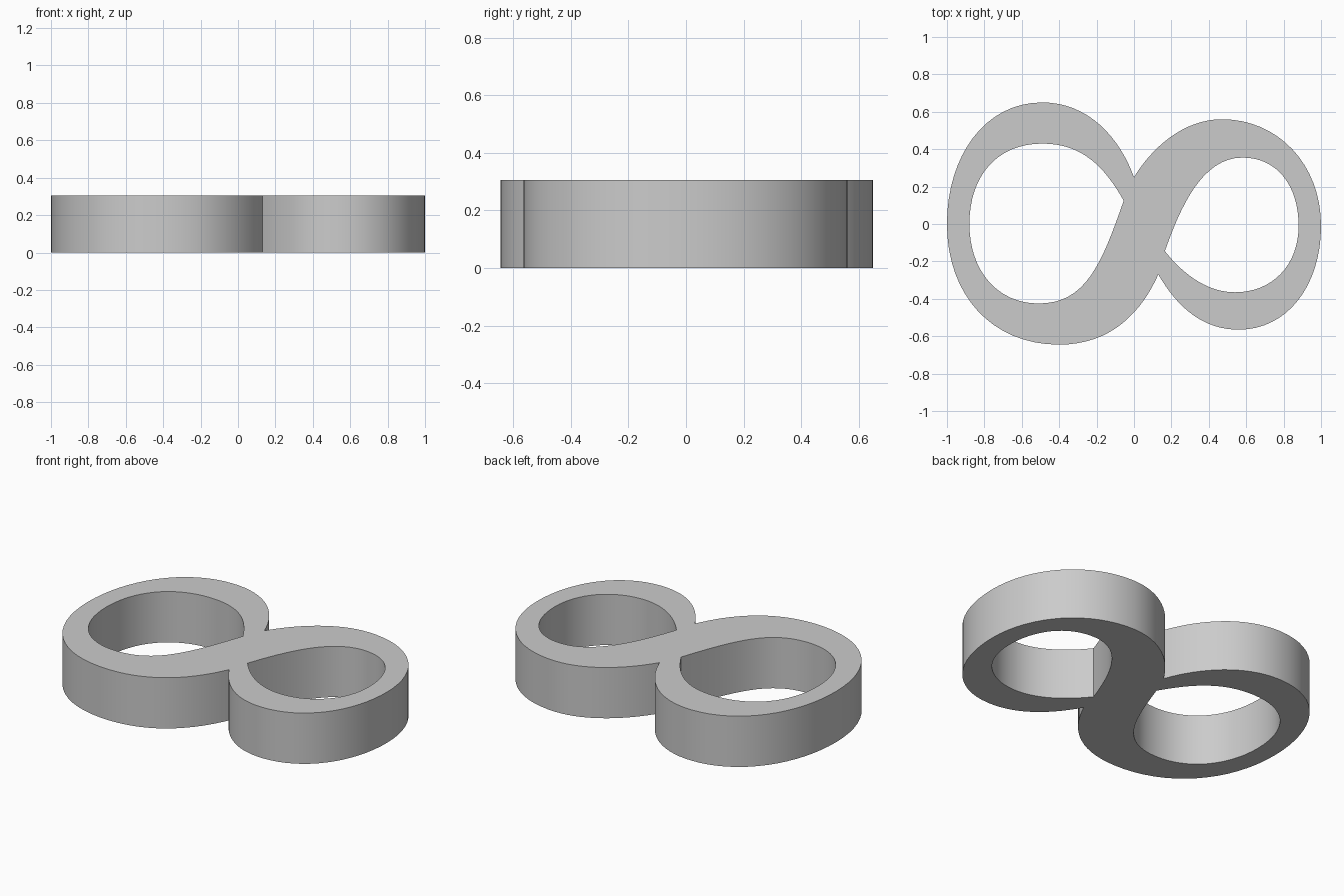
import bpy
import bmesh
import math

HEIGHT = 0.305

cube = bpy.data.objects.get("Cube")
if cube:
    bpy.data.objects.remove(cube, do_unlink=True)


# Knot helpers: each gives a position and its incoming and outgoing handles
def crest(x, y, handle_in, handle_out):
    return (x, y), (handle_in, y), (handle_out, y)


def flank(x, y, handle_in, handle_out):
    return (x, y), (x, handle_in), (x, handle_out)


def corner(x, y, handle_in, handle_out):
    return (x, y), handle_in, handle_out


# Outer figure-eight outline with two pinched notches
outer_outline = [
    flank(1, -0.01, -0.33, 0.32),
    crest(0.47, 0.56, 0.77, 0.26),
    corner(0, 0.25, (0.09, 0.4), (-0.08, 0.47)),
    crest(-0.49, 0.65, -0.25, -0.8),
    flank(-1, 0, 0.36, -0.38),
    crest(-0.4, -0.645, -0.76, -0.12),
    corner(0.13, -0.27, (0.04, -0.47), (0.24, -0.46)),
    crest(0.56, -0.565, 0.38, 0.82),
]

# Teardrop openings
large_opening = [
    crest(-0.49, 0.43, -0.28, -0.73),
    flank(-0.88, 0, 0.26, -0.25),
    crest(-0.51, -0.425, -0.73, -0.26),
    corner(-0.055, 0.125, (-0.175, -0.22), (-0.16, 0.31)),
]
small_opening = [
    crest(0.58, 0.355, 0.77, 0.36),
    corner(0.165, -0.145, (0.245, 0.08), (0.28, -0.29)),
    crest(0.54, -0.365, 0.41, 0.74),
    flank(0.88, -0.01, -0.22, 0.2),
]


def add_loop(curve, knots):
    spline = curve.splines.new("BEZIER")
    spline.bezier_points.add(len(knots) - 1)
    spline.use_cyclic_u = True
    for point, (position, handle_in, handle_out) in zip(spline.bezier_points, knots):
        point.handle_left_type = point.handle_right_type = "FREE"
        point.co = (*position, 0)
        point.handle_left = (*handle_in, 0)
        point.handle_right = (*handle_out, 0)


# Filled and extruded profile
profile = bpy.data.curves.new("ring_profile", "CURVE")
profile.dimensions = "2D"
profile.fill_mode = "BOTH"
profile.resolution_u = 16
profile.extrude = HEIGHT / 2
for loop in (outer_outline, large_opening, small_opening):
    add_loop(profile, loop)

ring = bpy.data.objects.new("double_ring", profile)
bpy.context.collection.objects.link(ring)
bpy.ops.object.select_all(action="DESELECT")
ring.select_set(True)
bpy.context.view_layer.objects.active = ring
bpy.ops.object.convert(target="MESH")
ring = bpy.context.object
ring.name = "double_ring"

# Weld walls to caps and stand the ring on the ground
mesh = bmesh.new()
mesh.from_mesh(ring.data)
bmesh.ops.remove_doubles(mesh, verts=mesh.verts, dist=0.0001)
bmesh.ops.recalc_face_normals(mesh, faces=mesh.faces)
bmesh.ops.translate(mesh, verts=mesh.verts, vec=(0, 0, HEIGHT / 2))
mesh.to_mesh(ring.data)
mesh.free()
bpy.ops.object.shade_smooth_by_angle(angle=math.radians(30))

# Plain grey finish
grey = bpy.data.materials.new("plain_grey")
grey.use_nodes = True
colour = (0.6, 0.6, 0.6, 1)
grey.diffuse_color = colour
grey.node_tree.nodes["Principled BSDF"].inputs["Base Color"].default_value = colour
ring.data.materials.clear()
ring.data.materials.append(grey)
